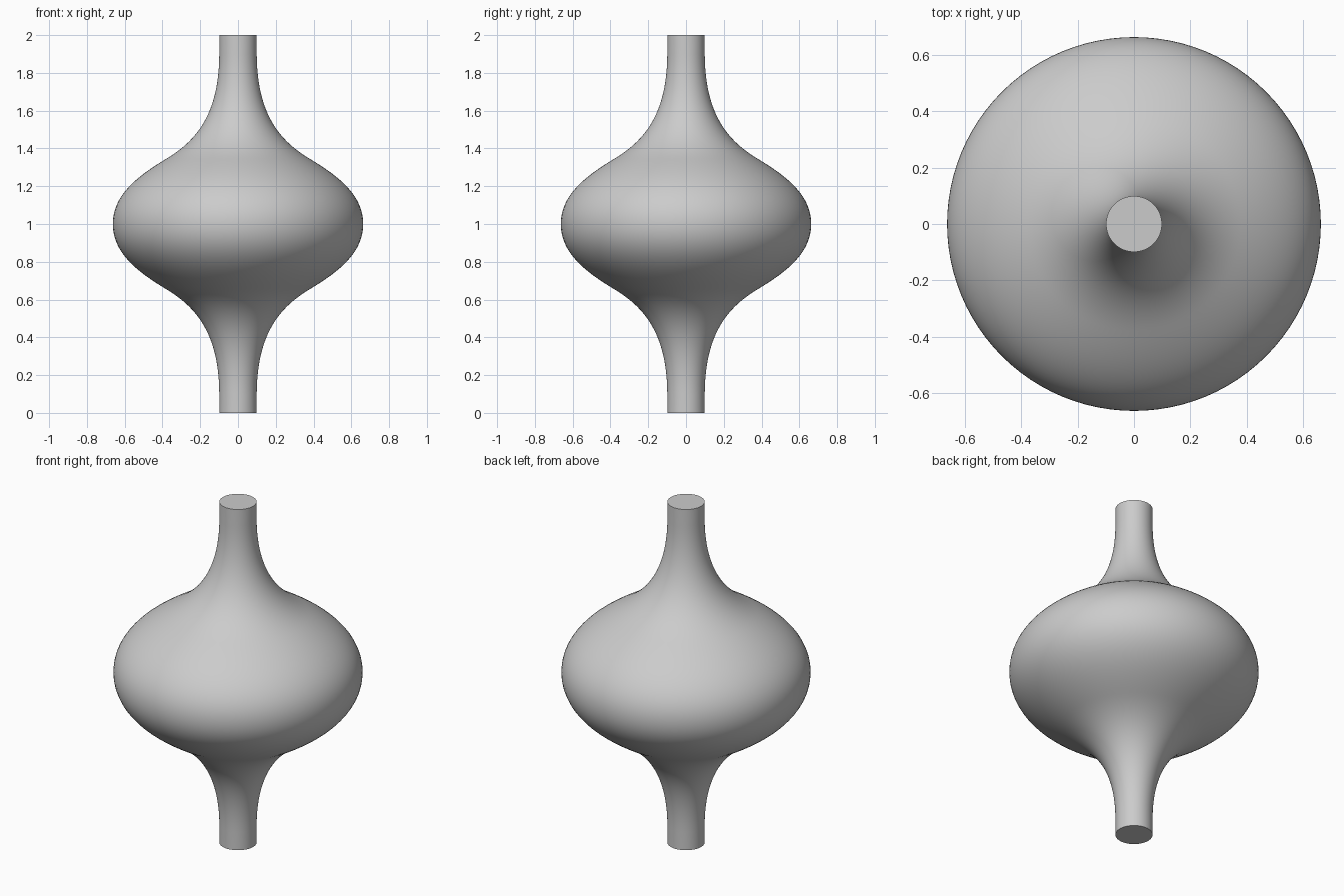
import bpy
import bmesh
import math
from mathutils import Vector
from mathutils.geometry import interpolate_bezier

cube = bpy.data.objects.get("Cube")
if cube:
    bpy.data.objects.remove(cube, do_unlink=True)

# Single grey material
grey = bpy.data.materials.new("plain_grey")
grey.use_nodes = True
colour = (0.6, 0.6, 0.6, 1.0)
grey.diffuse_color = colour
grey.node_tree.nodes["Principled BSDF"].inputs["Base Color"].default_value = colour


def curve(points, steps):
    """Bezier through (radius, height) control points."""
    return interpolate_bezier(*[Vector((r, 0, z)) for r, z in points], steps)


# Upper half profile: bulging belly, flaring neck, straight stem
belly = curve([(0.663, 1.0), (0.663, 1.16), (0.52, 1.26), (0.38, 1.345)], 20)
neck = curve([(0.38, 1.345), (0.24, 1.43), (0.1, 1.56), (0.099, 1.9)], 24)
upper = belly + neck[1:] + [Vector((0.099, 0, 2.0))]

# Mirror about mid height and close both ends on the axis
lower = [Vector((p.x, 0, 2 - p.z)) for p in reversed(upper[1:])]
profile = [Vector((0, 0, 0))] + lower + upper + [Vector((0, 0, 2))]

# Revolve the profile
bm = bmesh.new()
verts = [bm.verts.new(p) for p in profile]
edges = [bm.edges.new(pair) for pair in zip(verts, verts[1:])]
bmesh.ops.spin(bm, geom=verts + edges, cent=(0, 0, 0), axis=(0, 0, 1),
               angle=math.tau, steps=96, use_duplicate=False)
bmesh.ops.remove_doubles(bm, verts=bm.verts[:], dist=0.0005)
bmesh.ops.recalc_face_normals(bm, faces=bm.faces[:])
mesh = bpy.data.meshes.new("turned_body")
bm.to_mesh(mesh)
bm.free()

body = bpy.data.objects.new("turned_body", mesh)
bpy.context.collection.objects.link(body)
mesh.materials.append(grey)

# Smooth sides with crisp end caps
bpy.ops.object.select_all(action="DESELECT")
body.select_set(True)
bpy.context.view_layer.objects.active = body
bpy.ops.object.shade_smooth_by_angle(angle=math.radians(40))
